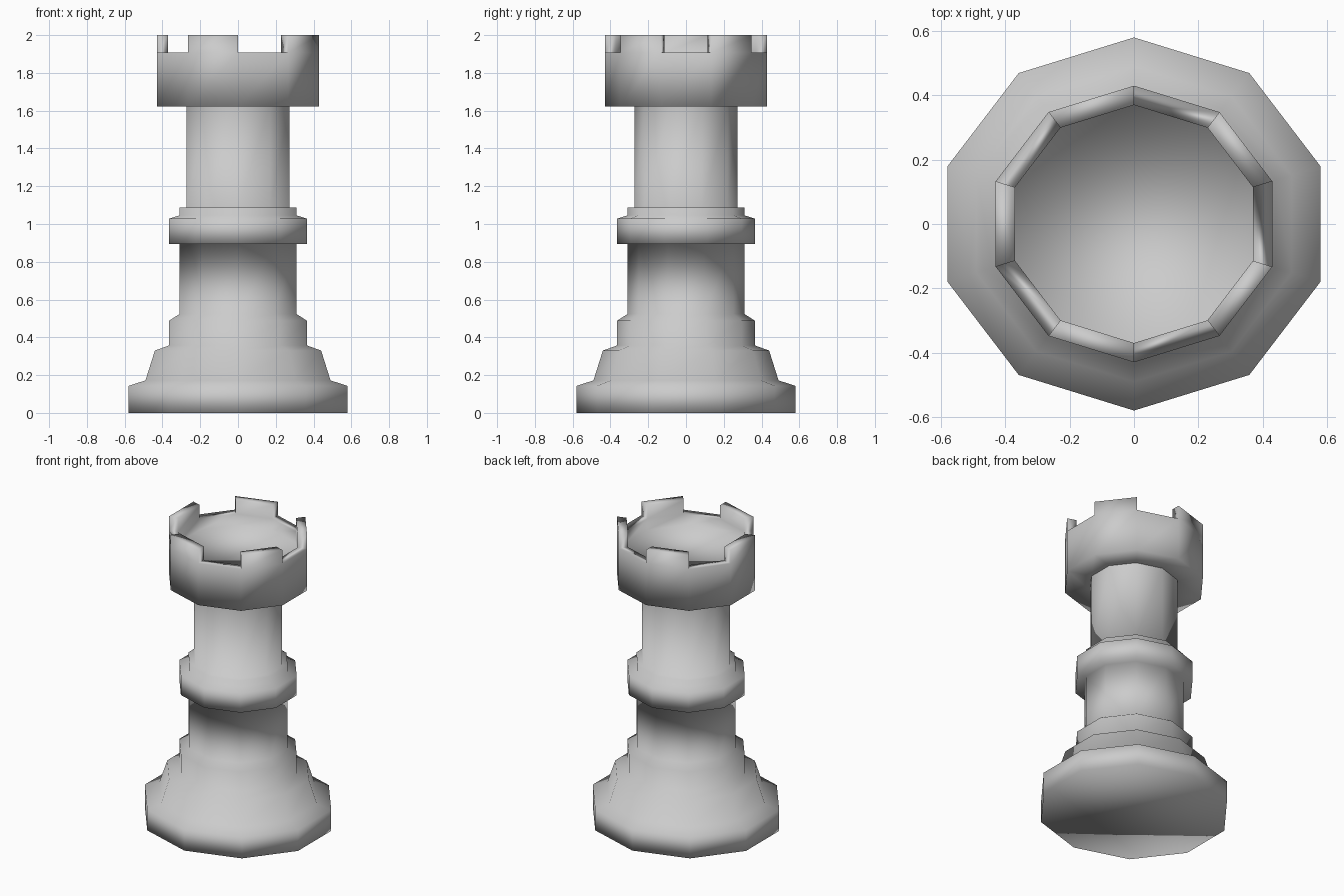
import bpy, bmesh
from math import cos, sin, radians

if "Cube" in bpy.data.objects:
    bpy.data.objects.remove(bpy.data.objects["Cube"])

SIDES = 10
X_STRETCH = 1.0515  # the decagon is as wide as it is deep


def ring(bm, r, z):
    angles = [radians(18 + 36 * k) for k in range(SIDES)]
    return [bm.verts.new((r * X_STRETCH * cos(a), r * sin(a), z)) for a in angles]


def quad(bm, low, high, k):
    n = (k + 1) % SIDES
    bm.faces.new((low[k], low[n], high[n], high[k]))


def bridge(bm, low, high):
    for k in range(SIDES):
        quad(bm, low, high, k)


def finish(bm, name):
    for f in bm.faces:
        f.smooth = True
    bm.normal_update()
    mesh = bpy.data.meshes.new(name)
    bm.to_mesh(mesh)
    bm.free()
    obj = bpy.data.objects.new(name, mesh)
    bpy.context.collection.objects.link(obj)
    return obj


# Turned base, collar and column
profile = [(0.58, 0), (0.58, 0.143), (0.49, 0.172), (0.44, 0.33), (0.365, 0.357),
           (0.365, 0.488), (0.309, 0.524), (0.309, 0.895), (0.365, 0.895),
           (0.365, 1.028), (0.309, 1.046), (0.309, 1.088), (0.273, 1.088),
           (0.273, 1.622)]
bm = bmesh.new()
rings = [ring(bm, r, z) for r, z in profile]
for low, high in zip(rings, rings[1:]):
    bridge(bm, low, high)
bm.faces.new(rings[0][::-1])
finish(bm, "turned_body")

# Hollow crown with a raised block on every second side
bm = bmesh.new()
neck = ring(bm, 0.273, 1.622)
under = ring(bm, 0.43, 1.622)
outer = ring(bm, 0.43, 1.907)
inner = ring(bm, 0.37, 1.907)
floor = ring(bm, 0.37, 1.83)
outer_top = ring(bm, 0.43, 2.0)
inner_top = ring(bm, 0.37, 2.0)
bridge(bm, neck, under)
bridge(bm, under, outer)
bridge(bm, inner, floor)
bm.faces.new(floor)
for k in range(SIDES):
    if k % 2:
        quad(bm, outer, inner, k)
    else:
        n = (k + 1) % SIDES
        quad(bm, outer, outer_top, k)
        quad(bm, outer_top, inner_top, k)
        quad(bm, inner_top, inner, k)
        bm.faces.new((inner[k], outer[k], outer_top[k], inner_top[k]))
        bm.faces.new((outer[n], inner[n], inner_top[n], outer_top[n]))
bmesh.ops.recalc_face_normals(bm, faces=bm.faces[:])
# The crown is open at the neck, so make sure its floor faces up
bm.normal_update()
if next(f for f in bm.faces if len(f.verts) == SIDES).normal.z < 0:
    bmesh.ops.reverse_faces(bm, faces=bm.faces[:])
finish(bm, "crown")
